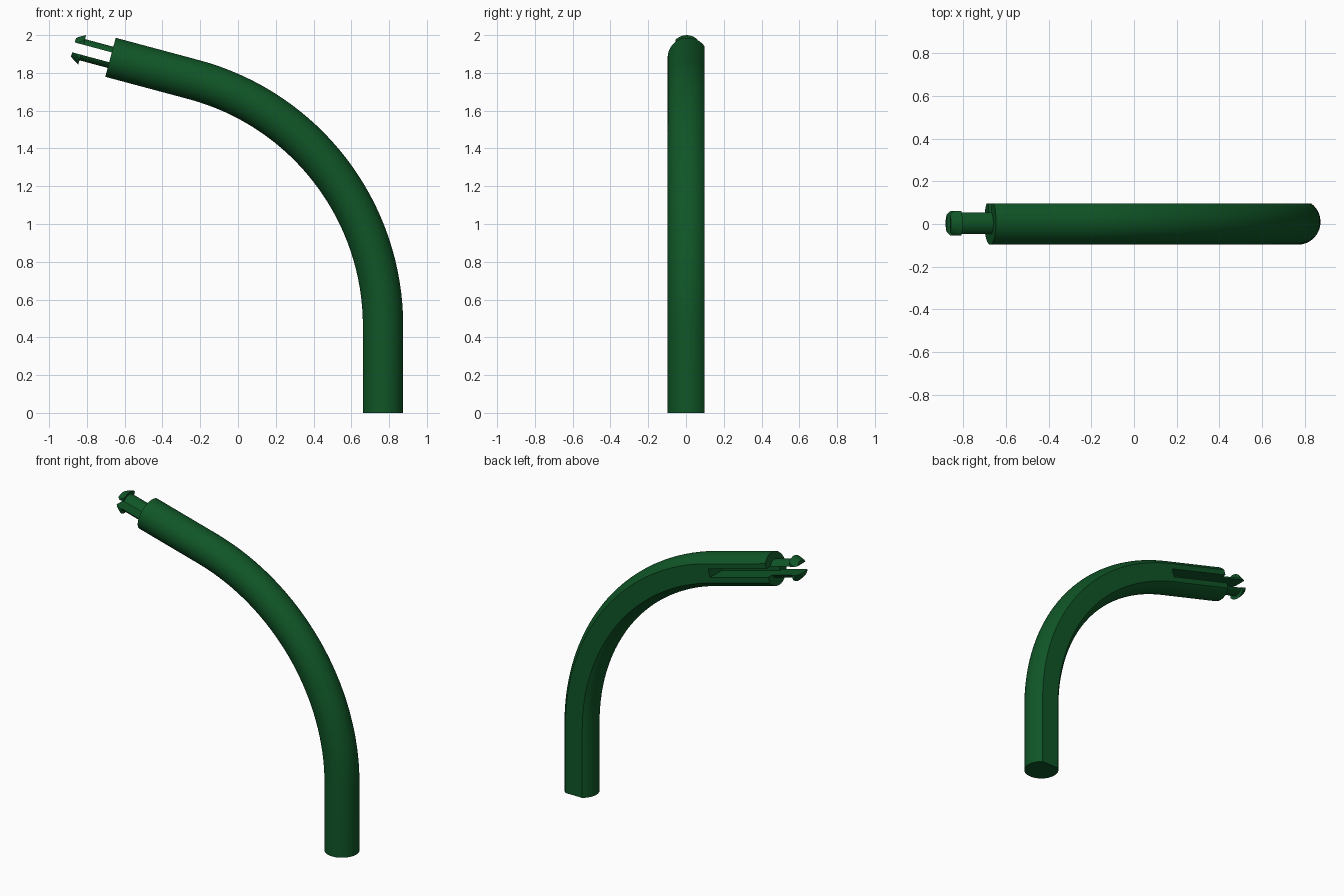
import bpy, bmesh
from math import sin, cos, asin, radians, pi
from mathutils import Matrix, Vector

if "Cube" in bpy.data.objects:
    bpy.data.objects.remove(bpy.data.objects["Cube"])

green = bpy.data.materials.new("dark_green")
green.use_nodes = True
green.diffuse_color = (0.005, 0.092, 0.02, 1)
green.node_tree.nodes["Principled BSDF"].inputs["Base Color"].default_value = green.diffuse_color

RADIUS, CENTRE_Y, FLAT_Y = 0.107, 0.01, 0.097   # tube section with a flat back
BASE_X, BEND_Z, BEND_R = 0.768, 0.46, 1.35      # straight leg, then a circular bend
BEND = radians(75)
END = Vector((-0.675, 0, 1.8825))               # middle of the tube's open end
TIP_FRAME = Matrix.Translation(END) @ Matrix.Rotation(radians(15), 4, "Y")


def make_object(name, bm):
    bmesh.ops.recalc_face_normals(bm, faces=bm.faces)
    mesh = bpy.data.meshes.new(name)
    bm.to_mesh(mesh)
    bm.free()
    mesh.materials.append(green)
    obj = bpy.data.objects.new(name, mesh)
    bpy.context.collection.objects.link(obj)
    return obj


def activate(obj):
    bpy.ops.object.select_all(action="DESELECT")
    obj.select_set(True)
    bpy.context.view_layer.objects.active = obj


def smooth(obj):
    activate(obj)
    bpy.ops.object.shade_smooth_by_angle(angle=radians(25))


def skin(bm, rings):
    """Join closed rings of points into a capped solid."""
    loops = [[bm.verts.new(p) for p in ring] for ring in rings]
    count = len(loops[0])
    for a, b in zip(loops, loops[1:]):
        for i in range(count):
            j = (i + 1) % count
            bm.faces.new((a[i], a[j], b[j], b[i]))
    bm.faces.new(loops[0])
    bm.faces.new(loops[-1])


# Bent tube: sweep the flat-backed round section along leg, bend and arm
edge = asin((FLAT_Y - CENTRE_Y) / RADIUS)
sweep = pi + 2 * edge
section = [(RADIUS * cos(pi - edge + sweep * i / 40),
            CENTRE_Y + RADIUS * sin(pi - edge + sweep * i / 40)) for i in range(41)]
stations = [(Vector((BASE_X, 0, 0)), 0)]
for i in range(33):
    a = BEND * i / 32
    stations.append((Vector((BASE_X - BEND_R + BEND_R * cos(a), 0, BEND_Z + BEND_R * sin(a))), a))
stations.append((END, BEND))

bm = bmesh.new()
skin(bm, [[p + Vector((n * cos(a), y, n * sin(a))) for n, y in section] for p, a in stations])
tube = make_object("bent_tube", bm)

# Slot cut into the flat back, open at the tube's end
bm = bmesh.new()
bmesh.ops.create_cube(bm, size=1, matrix=TIP_FRAME @ Matrix.Translation((0.2, 0.085, 0))
                      @ Matrix.Diagonal((0.5, 0.23, 0.054, 1)))
cutter = make_object("slot_cutter", bm)
cutter.hide_render = True
activate(tube)
cut = tube.modifiers.new("slot", "BOOLEAN")
cut.operation, cut.solver, cut.object = "DIFFERENCE", "EXACT", cutter
bpy.ops.object.modifier_apply(modifier=cut.name)
bpy.data.objects.remove(cutter)
smooth(tube)


# Two barbed prongs: a turned pin trimmed at its sides and split down the middle
PIN = [(0.02, 0.058), (-0.155, 0.058), (-0.155, 0.08), (-0.188, 0.062), (-0.203, 0.05)]


def prong(name, side):
    bm = bmesh.new()
    skin(bm, [[(x, r * cos(2 * pi * i / 32), r * sin(2 * pi * i / 32)) for i in range(32)]
              for x, r in PIN])
    for point, normal in (((0, 0, 0.027 * side), (0, 0, -side)),
                          ((0, 0.0575, 0), (0, 1, 0)), ((0, -0.0575, 0), (0, -1, 0))):
        cut = bmesh.ops.bisect_plane(bm, geom=bm.verts[:] + bm.edges[:] + bm.faces[:],
                                     plane_co=point, plane_no=normal, clear_outer=True)
        rim = [e for e in cut["geom_cut"] if isinstance(e, bmesh.types.BMEdge)]
        bmesh.ops.holes_fill(bm, edges=rim, sides=0)
    bm.transform(TIP_FRAME @ Matrix.Translation((0, 0.003, 0)))
    smooth(make_object(name, bm))


prong("upper_prong", 1)
prong("lower_prong", -1)
